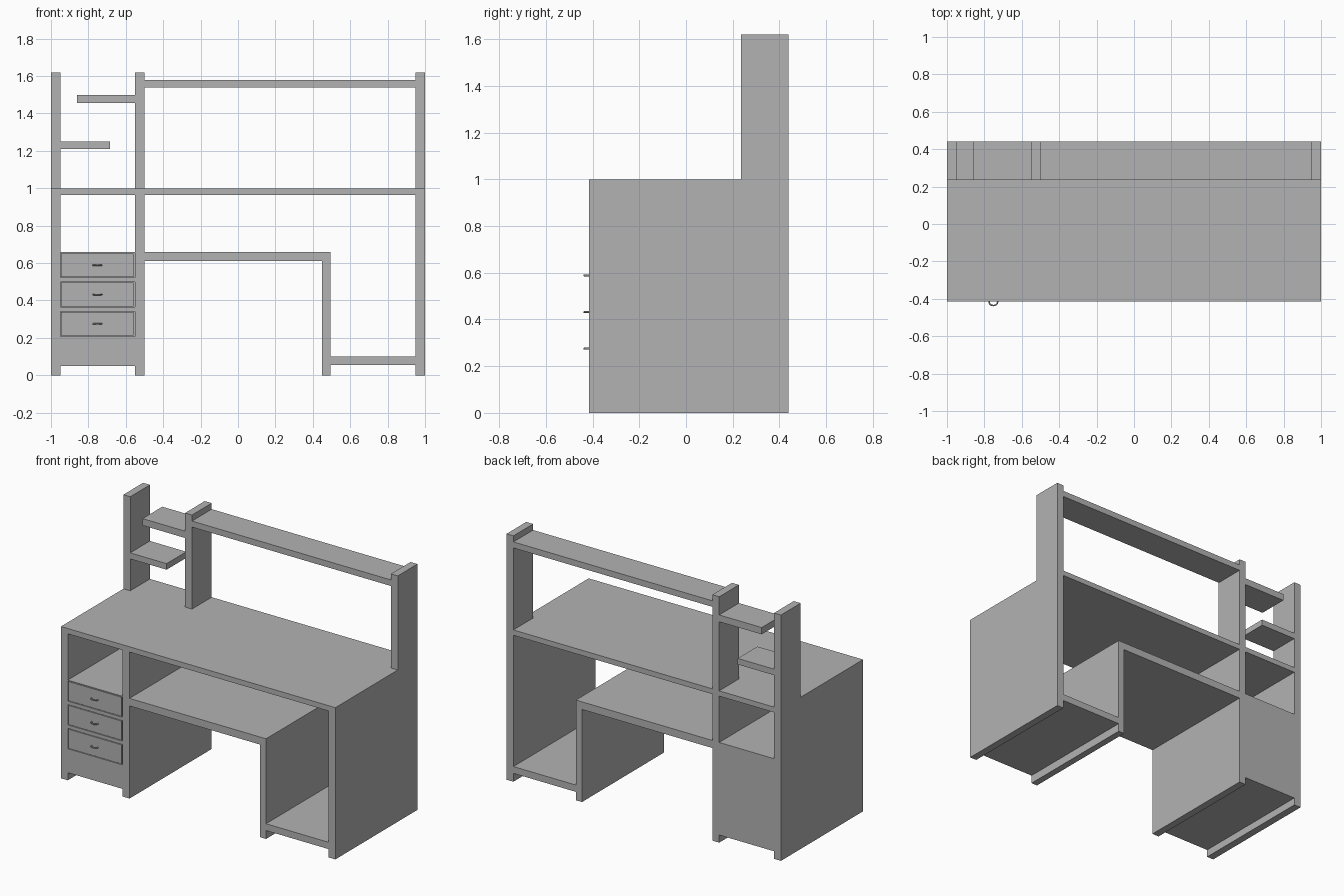
import bpy
import math

cube = bpy.data.objects.get("Cube")
if cube:
    bpy.data.objects.remove(cube, do_unlink=True)

FRONT, BACK, HUTCH = -0.415, 0.44, 0.235
LEFT_IN, MID_OUT, MID_IN = 0.95, -0.55, -0.5


def make_material(name, value):
    mat = bpy.data.materials.new(name)
    mat.use_nodes = True
    mat.diffuse_color = (value, value, value, 1)
    mat.node_tree.nodes["Principled BSDF"].inputs["Base Color"].default_value = (value, value, value, 1)
    return mat


GREY = make_material("plain grey", 0.45)


def box(name, x, z, y=(FRONT, BACK)):
    """Board spanning the given x, z and y ranges."""
    spans = (x, y, z)
    bpy.ops.mesh.primitive_cube_add(size=1, location=[(a + b) / 2 for a, b in spans])
    ob = bpy.context.object
    ob.name = name
    ob.scale = [b - a for a, b in spans]
    bpy.ops.object.transform_apply(location=False, rotation=False, scale=True)
    ob.data.materials.append(GREY)
    return ob


# Desktop and the uprights below it
UNDER = 0.965
box("desktop", (-1, 1), (UNDER, 1))
box("right_side_panel", (-1, -LEFT_IN), (0, UNDER))
box("middle_panel", (MID_OUT, MID_IN), (0, UNDER))
box("left_side_panel", (LEFT_IN, 1), (0, UNDER))
box("knee_shelf", (MID_IN, 0.495), (0.61, 0.66))
box("tower_panel", (0.45, 0.495), (0, 0.61))
box("tower_floor", (0.495, LEFT_IN), (0.055, 0.1))

# Hutch posts and shelves
rear = (HUTCH, BACK)
for name, x in (("right", (-1, -LEFT_IN)), ("middle", (MID_OUT, MID_IN)), ("left", (LEFT_IN, 1))):
    box(name + "_hutch_post", x, (1, 1.62), rear)
box("long_hutch_shelf", (MID_IN, LEFT_IN), (1.54, 1.58), rear)
box("upper_small_shelf", (-0.86, MID_OUT), (1.455, 1.5), rear)
box("lower_small_shelf", (-LEFT_IN, -0.685), (1.21, 1.25), rear)

# Drawer cabinet: carcass set back, with rails and drawer fronts closing it
bay = (-LEFT_IN, MID_OUT)
face = (FRONT, FRONT + 0.015)
box("cabinet_carcass", bay, (0.05, 0.66), (face[1], BACK))
handle_heights = (0.275, 0.432, 0.589)
half, gap = 0.063, 0.004
rail_bottom = 0.05
for i, z in enumerate(handle_heights):
    box(f"drawer_rail_{i}", bay, (rail_bottom, z - half - gap), face)
    rail_bottom = z + half + gap
    box(f"drawer_front_{i}", (bay[0] + gap, bay[1] - 0.008), (z - half, z + half), face)

    # Curved pull handle
    curve = bpy.data.curves.new(f"drawer_handle_{i}", "CURVE")
    curve.dimensions = "3D"
    curve.bevel_depth = 0.004
    curve.bevel_resolution = 2
    curve.use_fill_caps = True
    steps = 12
    spline = curve.splines.new("POLY")
    spline.points.add(steps)
    for k, point in enumerate(spline.points):
        a = math.pi * k / steps
        point.co = (-0.752 + 0.023 * math.cos(a), FRONT - 0.021 * math.sin(a), z, 1)
    spline.use_smooth = True
    handle = bpy.data.objects.new(curve.name, curve)
    bpy.context.collection.objects.link(handle)
    curve.materials.append(GREY)
box("drawer_rail_top", bay, (rail_bottom, 0.66), face)
